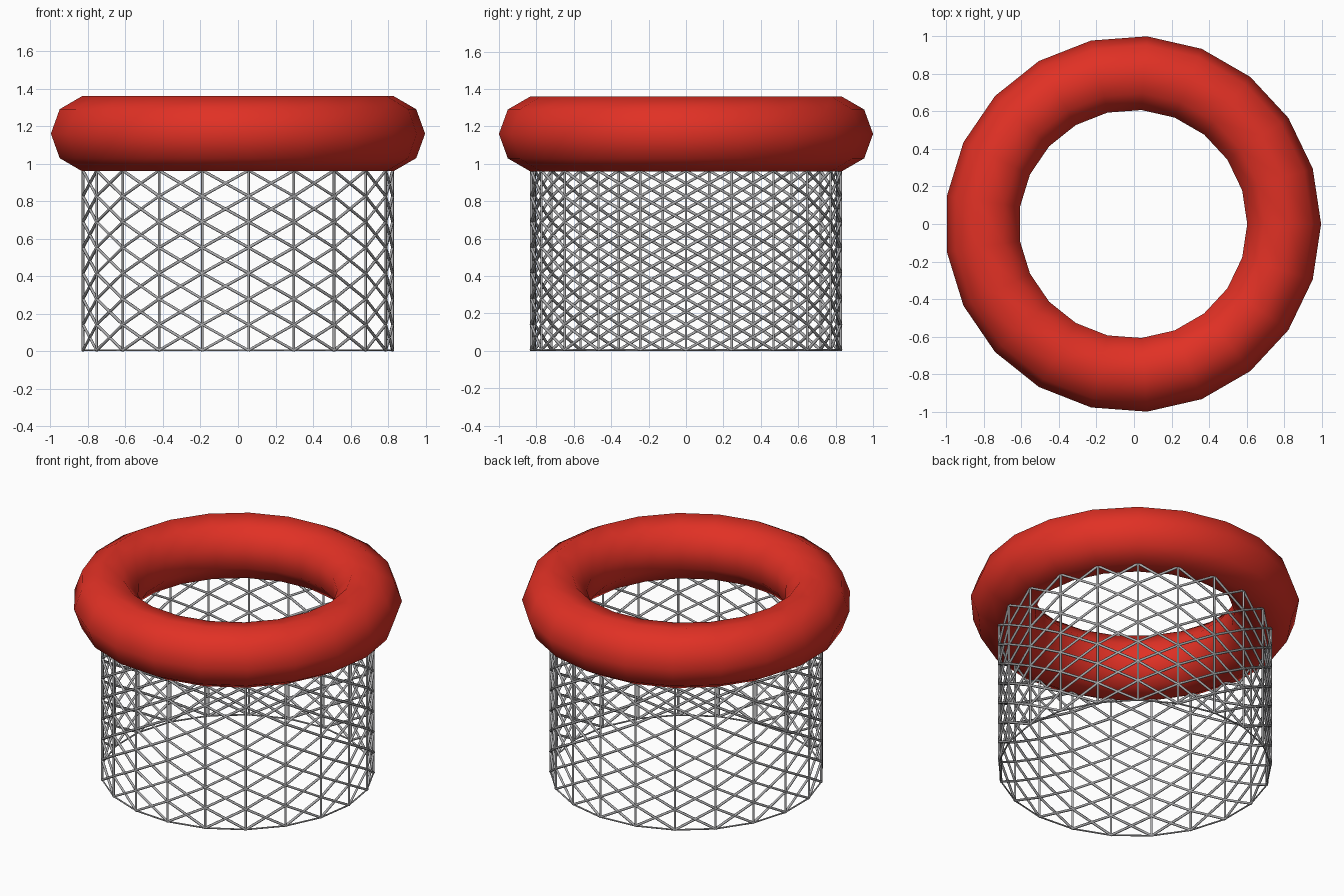
import bpy
from math import cos, sin, tau

if "Cube" in bpy.data.objects:
    bpy.data.objects.remove(bpy.data.objects["Cube"], do_unlink=True)

SIDES = 21            # columns around the cage, shared with the cushion ring
SHIFT = -0.0056       # an odd side count is off-centre in x
CAGE_RADIUS = 0.83
ROWS = 8
ROW_HEIGHT = 0.137
FOOT = 0.005


def make_material(name, rgb, roughness, metallic=0.0):
    mat = bpy.data.materials.new(name)
    mat.use_nodes = True
    mat.diffuse_color = (*rgb, 1)
    bsdf = mat.node_tree.nodes["Principled BSDF"]
    bsdf.inputs["Base Color"].default_value = (*rgb, 1)
    bsdf.inputs["Roughness"].default_value = roughness
    bsdf.inputs["Metallic"].default_value = metallic
    return mat


red = make_material("red", (0.75, 0.03, 0.018), 0.5)
grey = make_material("wire grey", (0.42, 0.42, 0.43), 0.5)


def cage_point(column, row):
    a = tau * column / SIDES
    return (CAGE_RADIUS * cos(a) + SHIFT, CAGE_RADIUS * sin(a),
            FOOT + row * ROW_HEIGHT)


def make_wires(name, paths, radius, cyclic=False):
    """Round wires following straight-segment paths, turned into a mesh."""
    curve = bpy.data.curves.new(name, "CURVE")
    curve.dimensions = "3D"
    curve.bevel_depth = radius
    curve.bevel_resolution = 1
    curve.use_fill_caps = not cyclic
    for path in paths:
        spline = curve.splines.new("POLY")
        spline.points.add(len(path) - 1)
        for point, co in zip(spline.points, path):
            point.co = (*co, 1)
        spline.use_cyclic_u = cyclic
    curve.materials.append(grey)
    obj = bpy.data.objects.new(name, curve)
    bpy.context.collection.objects.link(obj)
    bpy.ops.object.select_all(action="DESELECT")
    obj.select_set(True)
    bpy.context.view_layer.objects.active = obj
    bpy.ops.object.convert(target="MESH")
    bpy.ops.object.shade_smooth()
    return bpy.context.object


# Cushion ring on top
bpy.ops.mesh.primitive_torus_add(
    major_segments=SIDES, minor_segments=9, major_radius=0.80,
    minor_radius=0.203, location=(SHIFT, 0, 1.16))
ring = bpy.context.object
ring.name = "top_ring"
ring.data.materials.append(red)
bpy.ops.object.shade_smooth()

# Upright wires
make_wires("upright_wires",
           [[cage_point(c, 0), cage_point(c, ROWS)] for c in range(SIDES)],
           0.007)

# Crossing diagonal wires, wound both ways around the cage
for name, turn in (("left_diagonal_wires", 1), ("right_diagonal_wires", -1)):
    make_wires(name,
               [[cage_point(c + turn * r, r) for r in range(ROWS + 1)]
                for c in range(SIDES)],
               0.008)

# Thin hoop closing the bottom
make_wires("bottom_hoop", [[cage_point(c, 0) for c in range(SIDES)]],
           0.005, cyclic=True)
